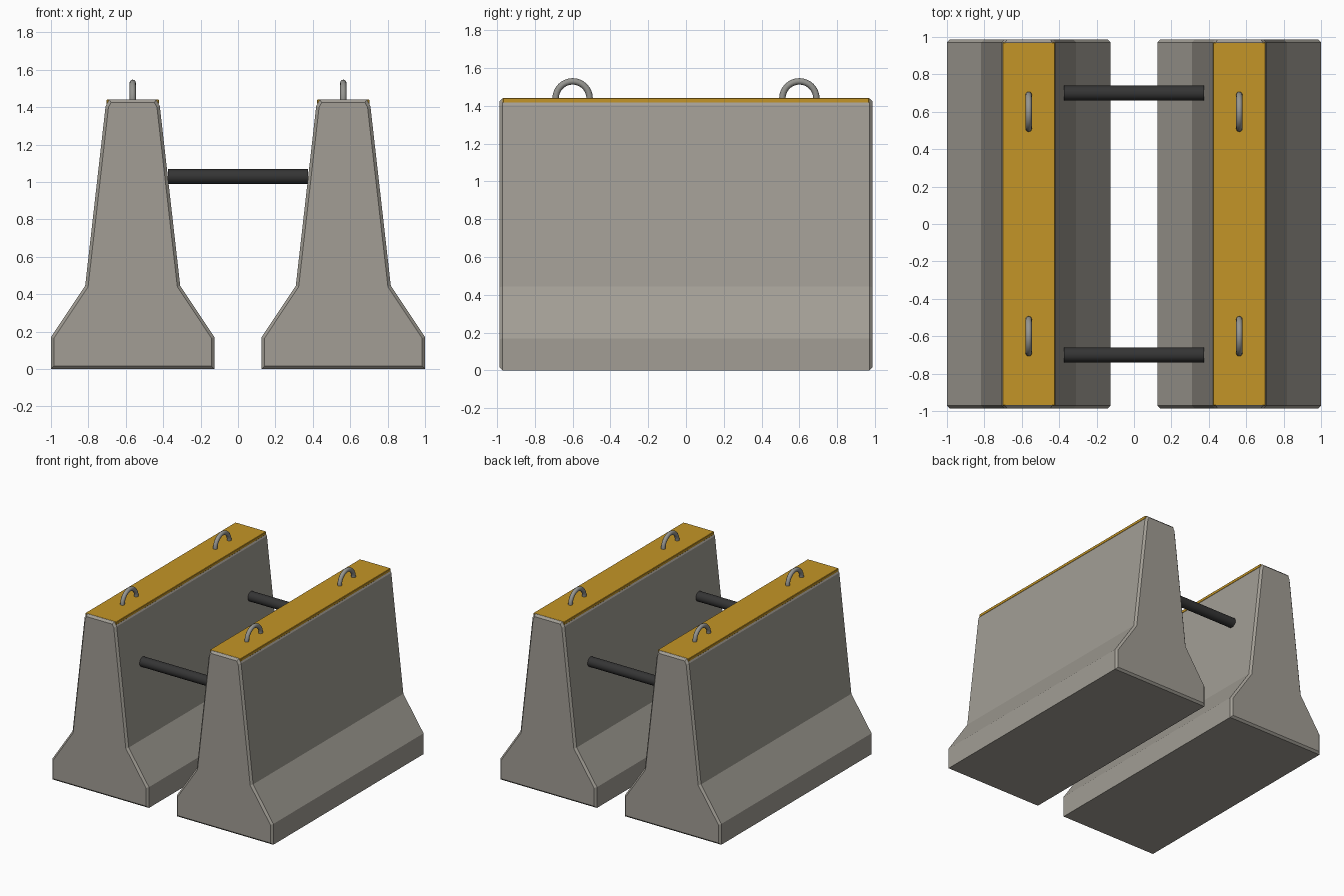
import bpy, bmesh
from math import radians
from mathutils import Matrix

cube = bpy.data.objects.get("Cube")
if cube:
    bpy.data.objects.remove(cube, do_unlink=True)


def material(name, colour, roughness=0.9):
    m = bpy.data.materials.new(name)
    m.use_nodes = True
    m.diffuse_color = (*colour, 1)
    bsdf = m.node_tree.nodes["Principled BSDF"]
    bsdf.inputs["Base Color"].default_value = (*colour, 1)
    bsdf.inputs["Roughness"].default_value = roughness
    return m


concrete = material("concrete grey", (0.36, 0.34, 0.30))
yellow = material("safety yellow", (0.55, 0.30, 0.02))
steel = material("steel grey", (0.30, 0.30, 0.28))
black = material("dark bar", (0.035, 0.035, 0.035))


def finish(bm, name, mat, smooth=False):
    bmesh.ops.recalc_face_normals(bm, faces=bm.faces)
    mesh = bpy.data.meshes.new(name)
    bm.to_mesh(mesh)
    bm.free()
    obj = bpy.data.objects.new(name, mesh)
    bpy.context.collection.objects.link(obj)
    mesh.materials.append(mat)
    if smooth:
        bpy.ops.object.select_all(action='DESELECT')
        obj.select_set(True)
        bpy.context.view_layer.objects.active = obj
        bpy.ops.object.shade_smooth_by_angle(angle=radians(40))
    return obj


HALF_LENGTH = 0.987
TOP = 1.44
# half of the barrier cross-section, as (half width, height)
PROFILE = [(0.437, 0), (0.437, 0.17), (0.254, 0.445), (0.145, 1.405), (0.125, TOP)]


def barrier(name, x):
    # cross-section extruded along y, with chamfered ends
    bm = bmesh.new()
    outline = PROFILE + [(-w, z) for w, z in reversed(PROFILE)]
    face = bm.faces.new([bm.verts.new((x + w, -HALF_LENGTH, z)) for w, z in outline])
    out = bmesh.ops.extrude_face_region(bm, geom=[face], use_keep_orig=True)
    verts = [g for g in out["geom"] if isinstance(g, bmesh.types.BMVert)]
    bmesh.ops.translate(bm, verts=verts, vec=(0, 2 * HALF_LENGTH, 0))
    bmesh.ops.recalc_face_normals(bm, faces=bm.faces)
    ends = [e for e in bm.edges if abs(e.verts[0].co.y - e.verts[1].co.y) < 0.01]
    bmesh.ops.bevel(bm, geom=ends, offset=0.016, segments=1, affect='EDGES')
    finish(bm, name, concrete)


def stripe(name, x):
    # painted strip along the crest
    bm = bmesh.new()
    bmesh.ops.create_cube(bm, size=1)
    bmesh.ops.scale(bm, vec=(0.28, 1.94, 0.025), verts=bm.verts)
    bmesh.ops.translate(bm, vec=(x, 0, TOP - 0.0115), verts=bm.verts)
    bmesh.ops.bevel(bm, geom=bm.edges[:], offset=0.003, segments=1, affect='EDGES')
    finish(bm, name, yellow)


def lifting_loop(name, x, y):
    # ring half sunk into the crest
    bpy.ops.mesh.primitive_torus_add(
        location=(x, y, TOP), rotation=(0, radians(90), 0),
        major_radius=0.09, minor_radius=0.017, major_segments=32, minor_segments=12)
    obj = bpy.context.object
    obj.name = name
    obj.data.materials.append(steel)
    bpy.ops.object.shade_smooth_by_angle(angle=radians(40))


def tie_bar(name, y):
    # round bar joining the two barriers
    bm = bmesh.new()
    bmesh.ops.create_cone(
        bm, cap_ends=True, segments=16, radius1=0.04, radius2=0.04, depth=0.746,
        matrix=Matrix.Translation((0, y, 1.028)) @ Matrix.Rotation(radians(90), 4, 'Y'))
    finish(bm, name, black, smooth=True)


for side, x in (("left", 0.563), ("right", -0.563)):
    barrier(side + "_barrier", x)
    stripe(side + "_stripe", x)
    for end, y in (("front", -0.6), ("back", 0.6)):
        lifting_loop(f"{side}_{end}_lifting_loop", x, y)

tie_bar("front_tie_bar", -0.7)
tie_bar("back_tie_bar", 0.7)
